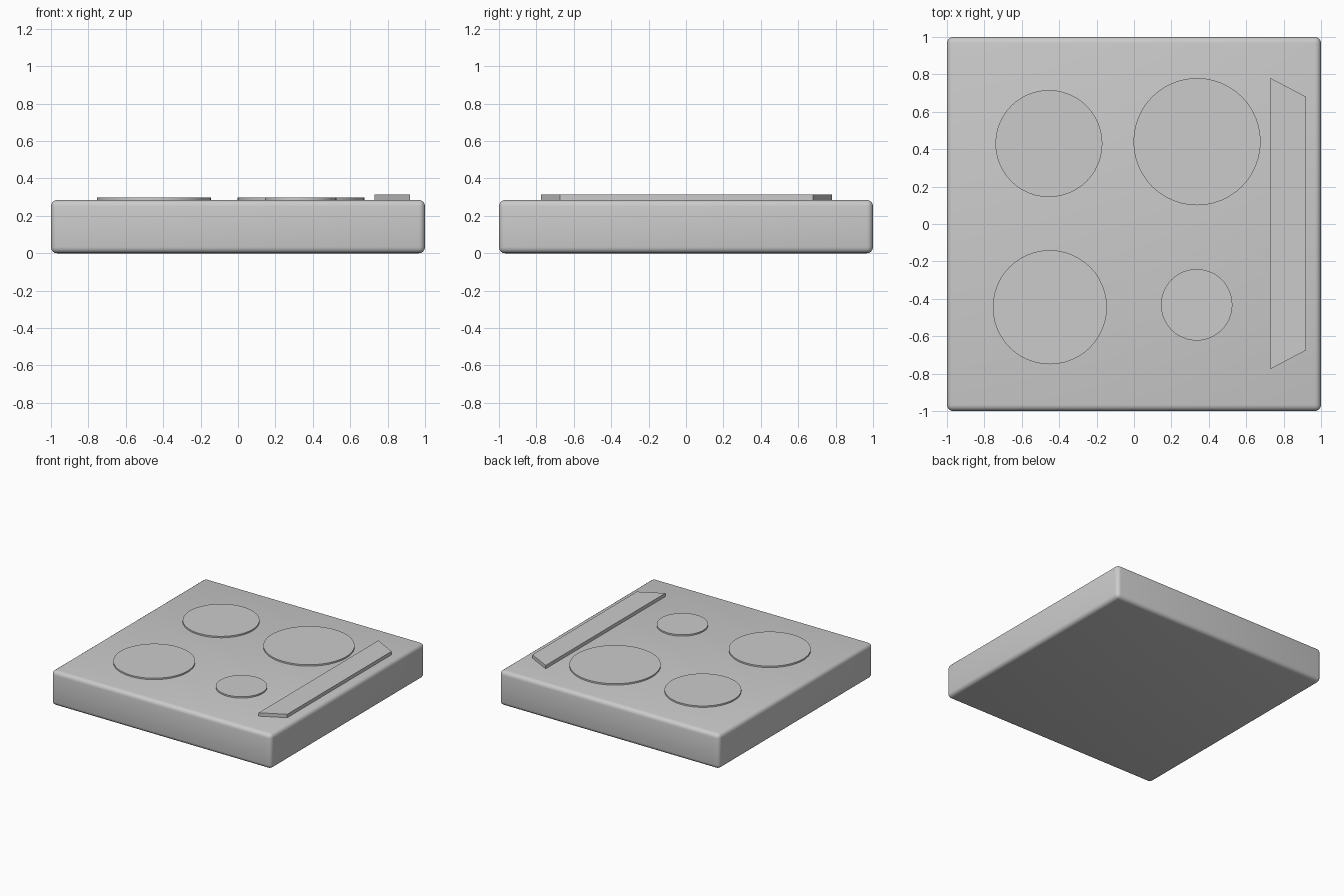
import bpy, bmesh

if "Cube" in bpy.data.objects:
    bpy.data.objects.remove(bpy.data.objects["Cube"])

TOP = 0.285  # height of the cooktop surface


def smooth(obj):
    bpy.ops.object.select_all(action='DESELECT')
    obj.select_set(True)
    bpy.context.view_layer.objects.active = obj
    bpy.ops.object.shade_smooth_by_angle()


def prism(name, outline, z0, z1):
    """Extrude a flat outline between two heights."""
    bm = bmesh.new()
    face = bm.faces.new([bm.verts.new((x, y, z0)) for x, y in outline])
    ext = bmesh.ops.extrude_face_region(bm, geom=[face])
    verts = [g for g in ext['geom'] if isinstance(g, bmesh.types.BMVert)]
    bmesh.ops.translate(bm, verts=verts, vec=(0, 0, z1 - z0))
    bmesh.ops.recalc_face_normals(bm, faces=bm.faces)
    mesh = bpy.data.meshes.new(name)
    bm.to_mesh(mesh)
    bm.free()
    obj = bpy.data.objects.new(name, mesh)
    bpy.context.collection.objects.link(obj)
    return obj


# Body: square slab with softly rounded edges
body = prism("cooktop_body", [(-1, -1), (1, -1), (1, 1), (-1, 1)], 0, TOP)
bevel = body.modifiers.new("rounded_edges", 'BEVEL')
bevel.width = 0.033
bevel.segments = 4
for poly in body.data.polygons:
    poly.use_smooth = True

# Burners: four thin discs (x, y, radius)
burners = {
    "burner_front_left": (-0.45, -0.445, 0.305),
    "burner_back_left": (-0.455, 0.43, 0.286),
    "burner_back_right": (0.337, 0.44, 0.34),
    "burner_front_right": (0.335, -0.432, 0.191),
}
for name, (x, y, r) in burners.items():
    z0, z1 = TOP - 0.01, TOP + 0.012
    bpy.ops.mesh.primitive_cylinder_add(vertices=48, radius=r, depth=z1 - z0,
                                        location=(x, y, (z0 + z1) / 2))
    disc = bpy.context.object
    disc.name = name
    smooth(disc)

# Control panel: raised trapezoid strip along the right edge
prism("control_panel",
      [(0.73, -0.775), (0.92, -0.675), (0.92, 0.68), (0.73, 0.78)],
      TOP - 0.01, 0.313)
